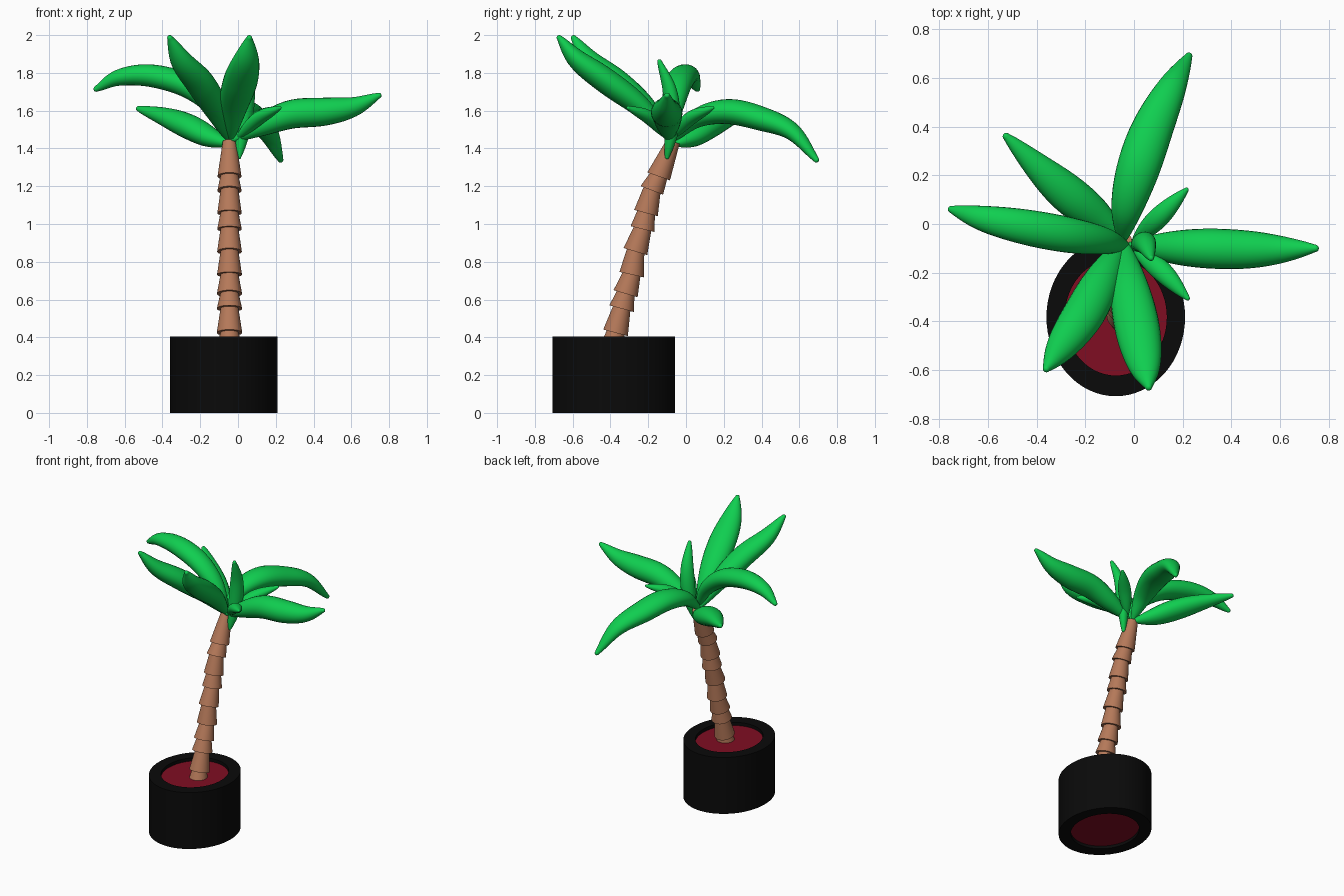
import bpy, bmesh, math
from mathutils import Vector

if "Cube" in bpy.data.objects:
    bpy.data.objects.remove(bpy.data.objects["Cube"])


def material(name, rgb):
    m = bpy.data.materials.new(name)
    m.diffuse_color = (*rgb, 1)
    m.use_nodes = True
    m.node_tree.nodes["Principled BSDF"].inputs["Base Color"].default_value = m.diffuse_color
    return m


GREEN = material("leaf green", (0.005, 0.62, 0.08))
BROWN = material("trunk brown", (0.46, 0.19, 0.10))
SOIL = material("soil red", (0.215, 0.004, 0.016))
BLACK = material("pot black", (0.003, 0.003, 0.003))


def finish(name, bm, mat, angle=40):
    bmesh.ops.recalc_face_normals(bm, faces=bm.faces)
    me = bpy.data.meshes.new(name)
    bm.to_mesh(me)
    bm.free()
    me.materials.append(mat)
    ob = bpy.data.objects.new(name, me)
    bpy.context.collection.objects.link(ob)
    bpy.ops.object.select_all(action='DESELECT')
    ob.select_set(True)
    bpy.context.view_layer.objects.active = ob
    bpy.ops.object.shade_smooth_by_angle(angle=math.radians(angle))
    return ob


def skin(bm, rings, closed=False):
    n = len(rings[0])
    pairs = list(zip(rings, rings[1:])) + ([(rings[-1], rings[0])] if closed else [])
    for a, b in pairs:
        for i in range(n):
            bm.faces.new((a[i], a[(i + 1) % n], b[(i + 1) % n], b[i]))
    if not closed:
        bm.faces.new(rings[0])
        bm.faces.new(rings[-1])


def ring(bm, c, u, v, n):
    return [bm.verts.new(c + u * math.cos(2 * math.pi * i / n) + v * math.sin(2 * math.pi * i / n))
            for i in range(n)]


# Pot: oval tube, with a soil plug slightly recessed at both ends
PX, PY = -0.075, -0.383


def oval(bm, rx, ry, z):
    return ring(bm, Vector((PX, PY, z)), Vector((rx, 0, 0)), Vector((0, ry, 0)), 64)


bm = bmesh.new()
skin(bm, [oval(bm, 0.285, 0.325, 0), oval(bm, 0.285, 0.325, 0.405),
          oval(bm, 0.21, 0.24, 0.405), oval(bm, 0.21, 0.24, 0)], closed=True)
finish("pot", bm, BLACK)
bm = bmesh.new()
skin(bm, [oval(bm, 0.212, 0.242, 0.02), oval(bm, 0.212, 0.242, 0.382)])
finish("soil", bm, SOIL)

# Trunk: stacked flared segments along a leaning path (y, z)
path = [(-0.39, 0.34), (-0.373, 0.424), (-0.341, 0.552), (-0.32, 0.631), (-0.288, 0.732),
        (-0.268, 0.854), (-0.23, 0.973), (-0.212, 1.058), (-0.181, 1.178), (-0.145, 1.252),
        (-0.072, 1.425)]
for i, (a, b) in enumerate(zip(path, path[1:])):
    p, q = Vector((-0.045, *a)), Vector((-0.045, *b))
    axis = (Vector((0, 0.27, 0.96)) + (q - p).normalized()).normalized()
    u = Vector((1, 0, 0))
    v = axis.cross(u)
    q += axis * 0.012
    r0 = 0.068 - 0.0005 * i
    r1 = 0.046 if i < 9 else 0.036
    bm = bmesh.new()
    skin(bm, [ring(bm, p, u * r0, v * r0, 32), ring(bm, q, u * r1, v * r1, 32)])
    finish(f"trunk_segment_{i + 1}", bm, BROWN)


def spline(pts, t):
    # Catmull-Rom curve through the control points
    ext = [2 * pts[0] - pts[1]] + pts + [2 * pts[-1] - pts[-2]]
    s = t * (len(pts) - 1)
    k = min(int(s), len(pts) - 2)
    f = s - k
    a, b, c, d = ext[k:k + 4]
    return 0.5 * (2 * b + (c - a) * f + (2 * a - 5 * b + 4 * c - d) * f * f
                  + (3 * b - a - 3 * c + d) * f ** 3)


def leaf(name, pts, width, thick, side=None, tip=0.015):
    pts = [Vector(p) for p in pts]
    flat = pts[-1] - pts[0]
    side = Vector(side) if side else Vector((-flat.y, flat.x, 0)).normalized()
    bm = bmesh.new()
    rings = []
    steps, caps = 36, 5
    # (curve position, offset along the axis, cap scale): rounded ends
    stations = [(0, -tip * math.cos(a), math.sin(a))
                for a in (math.pi / 2 * (k + 0.3) / caps for k in range(caps))]
    stations += [(k / steps, 0, 1) for k in range(steps + 1)]
    stations += [(1, -o, s) for _, o, s in reversed(stations[:caps])]
    for t, off, s in stations:
        tan = (spline(pts, min(1, t + 0.01)) - spline(pts, max(0, t - 0.01))).normalized()
        u = (side - tan * side.dot(tan)).normalized()
        v = tan.cross(u)
        g = max(0, math.sin(math.pi * t ** 0.95)) ** 0.9
        w = s * (tip + (width / 2 - tip) * g)
        h = s * (tip + (thick / 2 - tip) * g)
        rings.append(ring(bm, spline(pts, t) + tan * off, u * w, v * h, 24))
    skin(bm, rings)
    finish(name, bm, GREEN, 60)


# Large fronds
leaf("frond_right", [(-0.02, -0.09, 1.45), (0.12, -0.095, 1.52), (0.28, -0.1, 1.58),
                     (0.46, -0.105, 1.595), (0.61, -0.105, 1.62), (0.745, -0.1, 1.68)], 0.165, 0.155)
leaf("frond_left", [(-0.03, -0.09, 1.45), (-0.12, -0.07, 1.61), (-0.27, -0.045, 1.73),
                    (-0.46, -0.01, 1.785), (-0.63, 0.025, 1.775), (-0.75, 0.06, 1.715)], 0.15, 0.125)
leaf("frond_back", [(-0.05, -0.07, 1.45), (-0.03, 0.06, 1.56), (0.015, 0.22, 1.595),
                    (0.075, 0.39, 1.56), (0.155, 0.56, 1.49), (0.225, 0.69, 1.34)], 0.18, 0.135)
leaf("frond_back_left", [(-0.05, -0.05, 1.425), (-0.15, 0.03, 1.46), (-0.26, 0.115, 1.515),
                         (-0.38, 0.22, 1.565), (-0.525, 0.36, 1.61)], 0.16, 0.13)
leaf("frond_front_left", [(-0.05, -0.08, 1.45), (-0.12, -0.21, 1.61), (-0.2, -0.36, 1.745),
                          (-0.295, -0.5, 1.86), (-0.36, -0.595, 1.985)], 0.17, 0.135)
leaf("frond_front_right", [(-0.04, -0.08, 1.45), (-0.022, -0.24, 1.62), (0.012, -0.42, 1.755),
                           (0.042, -0.575, 1.87), (0.06, -0.67, 1.985)], 0.185, 0.135)

# Small leaves
leaf("small_leaf_back", [(0.0, -0.07, 1.46), (0.1, 0.025, 1.56), (0.215, 0.14, 1.615)], 0.085, 0.07, tip=0.01)
leaf("small_leaf_front", [(0.0, -0.1, 1.46), (0.11, -0.19, 1.56), (0.22, -0.305, 1.615)], 0.085, 0.07, tip=0.01)
leaf("centre_leaf", [(0.005, -0.1, 1.355), (0.03, -0.075, 1.52), (0.05, -0.085, 1.7),
                     (0.07, -0.14, 1.86)], 0.095, 0.08, side=(0.8, 0.6, 0), tip=0.012)
